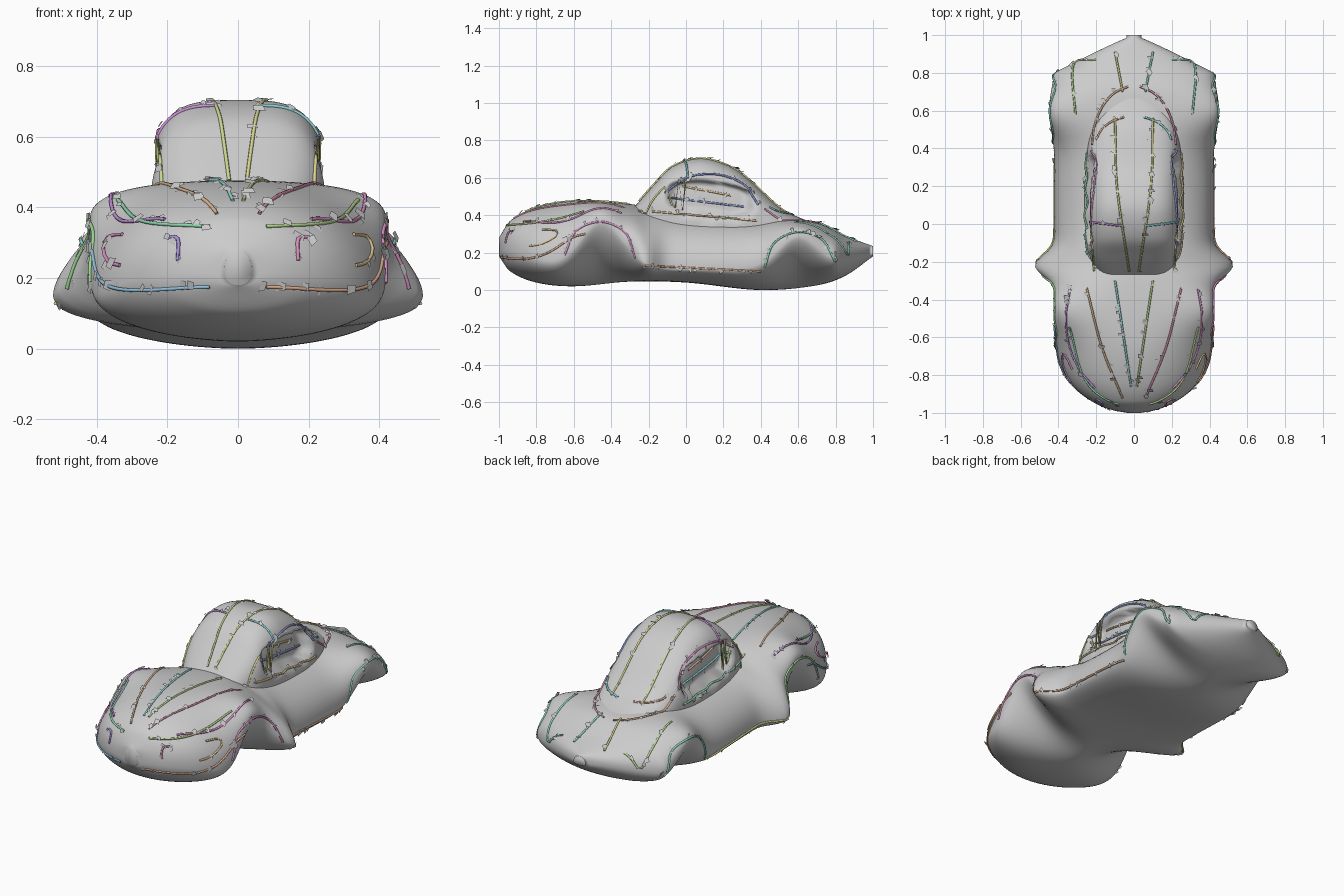
import bpy, bmesh, math, random
from mathutils import Vector, Color
from mathutils.bvhtree import BVHTree

if "Cube" in bpy.data.objects:
    bpy.data.objects.remove(bpy.data.objects["Cube"])

random.seed(4)


def keyed(keys, t):
    """Smooth interpolation through rows (t, a, b, ...)."""
    n = len(keys)
    i = max(k for k in range(n - 1) if keys[k][0] <= t + 1e-6 or k == 0)
    p, q = keys[i], keys[i + 1]
    o, r = keys[max(i - 1, 0)], keys[min(i + 2, n - 1)]
    h = q[0] - p[0]
    s = min(max((t - p[0]) / h, 0), 1)
    out = []
    for c in range(1, len(p)):
        m0 = (q[c] - o[c]) / (q[0] - o[0]) * h
        m1 = (r[c] - p[c]) / (r[0] - p[0]) * h
        out.append((2*s**3 - 3*s*s + 1)*p[c] + (s**3 - 2*s*s + s)*m0
                   + (3*s*s - 2*s**3)*q[c] + (s**3 - s*s)*m1)
    return out


def bump(y, centre, width):
    return math.exp(-((y - centre) / width) ** 2)


def power(v, n):
    return math.copysign(abs(v) ** (2 / n), v)


def mesh_object(name, bm, smooth=True):
    me = bpy.data.meshes.new(name)
    bm.to_mesh(me)
    for f in me.polygons:
        f.use_smooth = smooth
    bpy.context.collection.objects.link(bpy.data.objects.new(name, me))


def loft(name, y0, y1, rings, segs, section):
    bm = bmesh.new()
    rows = []
    for j in range(rings + 1):
        y = y0 + (y1 - y0) * 0.5 * (1 - math.cos(math.pi * j / rings))
        rows.append([bm.verts.new(section(y, 2*math.pi*i/segs)) for i in range(segs)])
    for a, b in zip(rows, rows[1:]):
        for i in range(segs):
            k = (i + 1) % segs
            bm.faces.new((a[i], a[k], b[k], b[i]))
    bm.faces.new(rows[0][::-1])
    bm.faces.new(rows[-1])
    bmesh.ops.recalc_face_normals(bm, faces=bm.faces)
    tree = BVHTree.FromBMesh(bm)
    mesh_object(name, bm)
    return tree


# Body side profile: y, top, bottom
BODY = [(-1, .28, .18), (-.94, .37, .10), (-.8, .44, .04), (-.6, .475, .02), (-.3, .46, .045),
        (0, .40, .04), (.4, .38, 0), (.7, .36, .025), (.85, .29, .075), (1, .235, .18)]


def body_section(y, a):
    zt, zb = keyed(BODY, y)
    front, rear, flare = bump(y, -.45, .16), bump(y, .6, .15), bump(y, -.22, .075)
    # plan outline: round nose, straight flanks, pointed tail
    nose = max(0, (-.6 - y) / .4)
    tail = max(0, (y - .8) / .2)
    w = (.42 + .105 * flare + .03 * rear) * math.sqrt(max(0, 1 - nose ** 2)) * max(0, 1 - tail) ** .9
    w = max(w, .04)
    # the widest line climbs over each wheel arch
    zw = .115 + .245 * front + .165 * rear + .1 * bump(y, -1, .25) + .08 * bump(y, 1, .2)
    c, s = math.cos(a), math.sin(a)
    n = 2.15 + .5 * front + .8 * rear - .5 * flare if s > 0 else 2.1 - .6 * front - .6 * rear
    return (w * power(c, n), y, zw + power(s, n) * ((zt - zw) if s > 0 else (zw - zb)))


# Cabin: y, half width, top
CABIN = [(-.28, .18, .44), (-.17, .24, .565), (-.08, .255, .655), (.06, .262, .703), (.18, .262, .685),
         (.3, .258, .625), (.5, .23, .445), (.6, .19, .39), (.73, .07, .345)]


def cabin_section(y, a):
    w, zt = keyed(CABIN, y)
    n = 3.7 - 1.6 * max(0, y)
    c, s = math.cos(a), math.sin(a)
    x = w * power(c, n)
    z = .28 + power(s, n) * ((zt - .28) if s > 0 else .06)
    # side windows sink inward
    d = ((y - .13) / .24) ** 2 + ((z - .5 + .1 * y) / .095) ** 4
    if d < 1 and abs(x) > .1:
        x -= math.copysign(.065 * min(1, 2.5 * (1 - d)), x)
    return (x, y, z)


trees = [loft("body_shell", -1, 1, 110, 96, body_section),
         loft("cabin_shell", -.28, .73, 80, 120, cabin_section)]

# Feature lines are drawn flat, projected onto the shells and mirrored
AXES = {"top": lambda u, v: (Vector((u, v, 3)), Vector((0, 0, -1))),
        "side": lambda u, v: (Vector((3, u, v)), Vector((-1, 0, 0))),
        "front": lambda u, v: (Vector((u, -3, v)), Vector((0, 1, 0)))}


def project(view, u, v):
    o, d = AXES[view](u, v)
    hits = [h for h in (t.ray_cast(o, d) for t in trees) if h[0] is not None]
    return min(hits, key=lambda h: h[3])[:2] if hits else None


def tube(name, pts, hue):
    cu = bpy.data.curves.new(name, 'CURVE')
    cu.dimensions = '3D'
    cu.bevel_depth, cu.bevel_resolution, cu.use_fill_caps = .0055, 1, True
    sp = cu.splines.new('POLY')
    sp.points.add(len(pts) - 1)
    for p, q in zip(sp.points, pts):
        p.co = (*q, 1)
    col = Color()
    col.hsv = (hue % 1, .6, .7)
    mat = bpy.data.materials.new(name)
    mat.diffuse_color = (*col, 1)
    mat.use_nodes = True
    mat.node_tree.nodes["Principled BSDF"].inputs["Base Color"].default_value = mat.diffuse_color
    cu.materials.append(mat)
    bpy.context.collection.objects.link(bpy.data.objects.new(name, cu))


flakes = bmesh.new()


def line(name, view, *ctrl):
    keys = [(i, *p) for i, p in enumerate(ctrl)]
    last = len(ctrl) - 1
    steps = max(8, int(sum(math.dist(p, q) for p, q in zip(ctrl, ctrl[1:])) / .018))
    hits = [project(view, *keyed(keys, i * last / steps)) for i in range(steps + 1)]
    hits = [h for h in hits if h]
    for side, label in ((1, "right"), (-1, "left")):
        flip = Vector((side, 1, 1))
        if len(hits) > 1:
            tube(f"{name}_{label}", [(p + n * .002) * flip for p, n in hits], random.random())
        # ragged shell flakes beside the line
        for p, n in hits:
            if random.random() < .6:
                q = (p + Vector([random.uniform(-.012, .012) for _ in range(3)])) * flip
                n2 = n * flip
                t = n2.cross(Vector((random.choice((0, 1)), 1, .3))).normalized()
                b = (n2 * random.uniform(0, .6) + t.cross(n2)).normalized()
                s, r = random.uniform(.01, .02), random.uniform(.006, .013)
                flakes.faces.new([flakes.verts.new(q + t*s*i + b*r*j)
                                  for i, j in ((-1, -1), (1, -1), (1, 1), (-.5, 1))])


def arc(cx, cy, rx, ry, a0, a1):
    """Five points on an ellipse, angles in degrees."""
    angles = [math.radians(a0 + (a1 - a0) * i / 4) for i in range(5)]
    return [(cx + rx * math.cos(a), cy + ry * math.sin(a)) for a in angles]


# Hood and fenders
line("hood_center_line", "top", (.10, -.3), (.015, -.86))
line("hood_outer_line", "top", (.25, -.34), (.17, -.65), (.06, -.92))
line("fender_ridge", "top", *arc(0, -.5, .36, .45, 20, -55))
# Roof, glass and rear deck
line("roof_line", "top", (.025, -.25), (.09, .2), (.10, .56))
line("roof_cross_line", "top", (.06, -.01), (.23, .01))
line("windshield_pillar", "top", (.21, -.25), (.228, 0))
line("cabin_rear_edge", "top", *arc(0, .42, .22, .31, 0, 82))
line("rear_glass_edge", "top", *arc(0, .42, .2, .15, 10, 75))
line("deck_inner_line", "top", (.06, .7), (.10, .91))
line("deck_outer_line", "top", (.31, .58), (.32, .84), (.2, .87))
# Wheel arches, sills and side windows
line("front_arch", "side", *arc(-.46, .17, .19, .195, 175, 0))
line("rear_arch", "side", *arc(.61, .12, .19, .19, 180, 10))
line("sill_line", "side", (-.22, .13), (.4, .1))
line("window_upper_edge", "side", *arc(.12, .42, .27, .2, 150, 10))
for k, z in enumerate((.40, .475, .535)):
    line(f"window_bar_{k}", "side", (-.18 + .08 * k, z + .02), (.38 - .07 * k, z - .03))
# Headlights, nose and bumper
line("headlight_inner", "front", (.20, .315), (.17, .31), (.17, .25))
line("headlight_outer", "front", *arc(.34, .28, .04, .045, 110, -100))
line("nose_line", "front", (.08, .345), (.27, .36), (.34, .42))
line("bumper_line", "front", (.08, .175), (.36, .175), (.42, .3))
mesh_object("ragged_edges", flakes, smooth=False)
